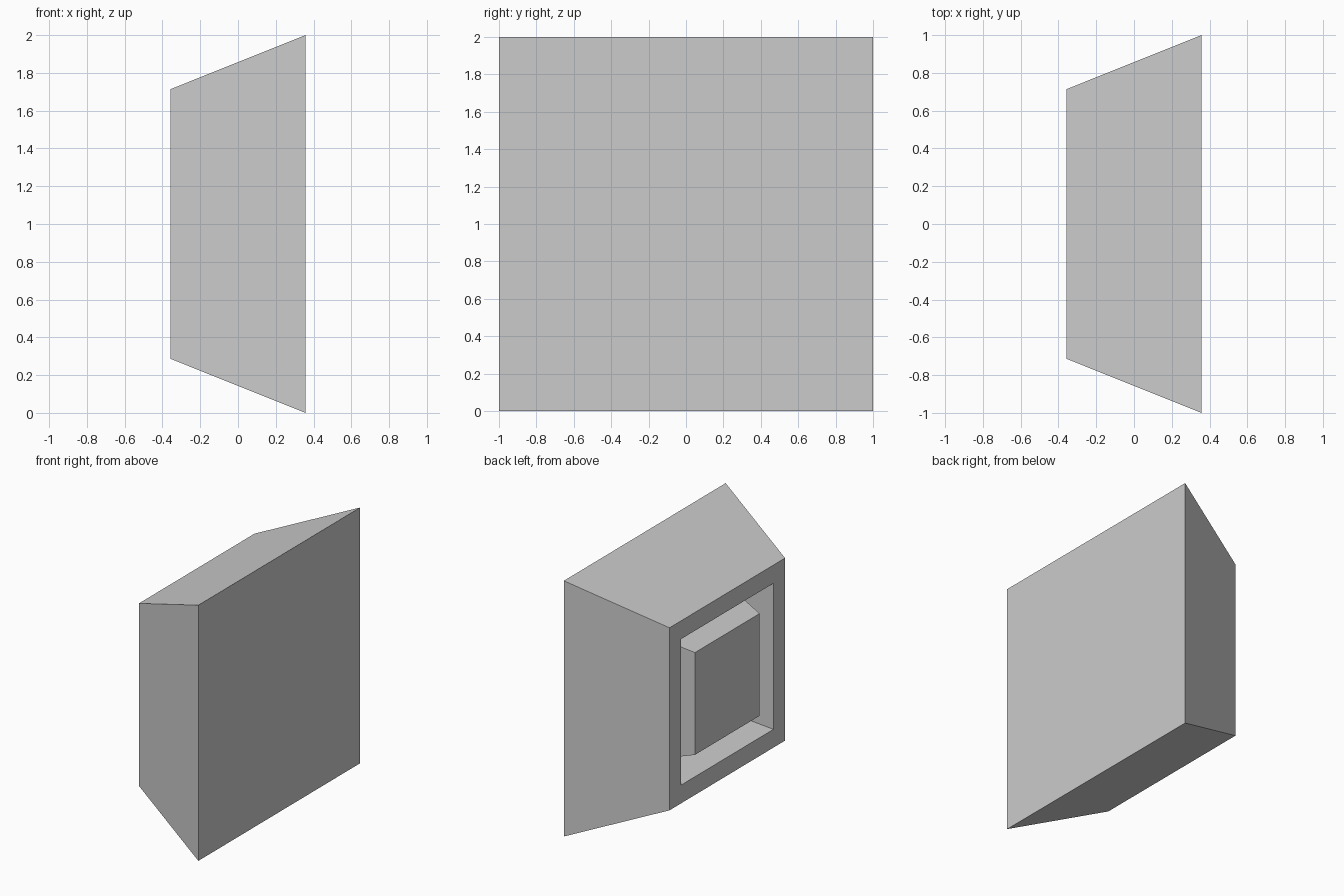
import bpy, bmesh

if "Cube" in bpy.data.objects:
    bpy.data.objects.remove(bpy.data.objects["Cube"])

# Square rings (x position, half width), from the large flat face
# round to the small face, into the groove and out to the central block
RINGS = [(0.357, 1.0), (-0.357, 0.714), (-0.357, 0.571), (0.0, 0.5), (-0.357, 0.4)]
CENTRE_Z = 1.0


def square_ring(bm, x, half):
    corners = [(-1, -1), (1, -1), (1, 1), (-1, 1)]
    return [bm.verts.new((x, half * y, CENTRE_Z + half * z)) for y, z in corners]


bm = bmesh.new()
rings = [square_ring(bm, x, half) for x, half in RINGS]

# Walls between neighbouring rings
for a, b in zip(rings, rings[1:]):
    for i in range(4):
        j = (i + 1) % 4
        bm.faces.new((a[i], a[j], b[j], b[i]))

# Large flat face and the face of the central block
bm.faces.new(rings[0])
bm.faces.new(rings[-1])
bmesh.ops.recalc_face_normals(bm, faces=bm.faces)

mesh = bpy.data.meshes.new("tapered_housing")
bm.to_mesh(mesh)
bm.free()
housing = bpy.data.objects.new("tapered_housing", mesh)
bpy.context.collection.objects.link(housing)
